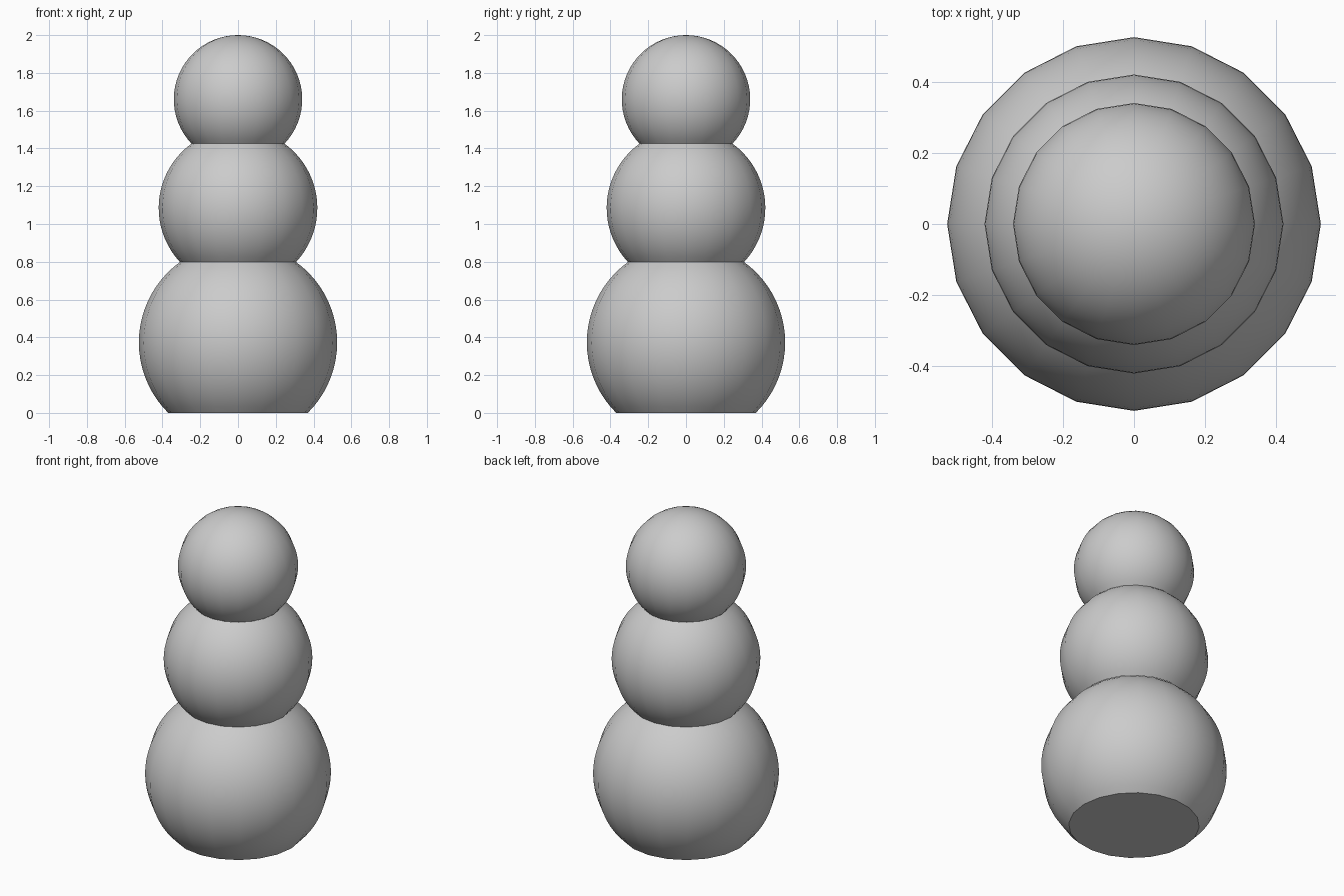
import bpy, bmesh, math

if "Cube" in bpy.data.objects:
    bpy.data.objects.remove(bpy.data.objects["Cube"])

SIDES = 20


def latitude(z, centre, radius):
    return math.asin(max(-1.0, min(1.0, (z - centre) / radius)))


def ball(name, radius, centre, z_low, z_high, rings, cap_bottom=False):
    """Sphere slice turned around z, 20 sides, from z_low to z_high."""
    bm = bmesh.new()
    a0 = latitude(z_low, centre, radius)
    a1 = latitude(z_high, centre, radius)
    profile = []
    for i in range(rings + 1):
        a = a0 + (a1 - a0) * i / rings
        r = max(radius * math.cos(a), 0.0)
        profile.append(bm.verts.new((r, 0, centre + radius * math.sin(a))))
    edges = [bm.edges.new(pair) for pair in zip(profile, profile[1:])]
    bmesh.ops.spin(bm, geom=profile + edges, cent=(0, 0, 0), axis=(0, 0, 1),
                   angle=math.tau, steps=SIDES)
    bmesh.ops.remove_doubles(bm, verts=bm.verts, dist=1e-4)
    if cap_bottom:
        rim = [e for e in bm.edges
               if all(abs(v.co.z - z_low) < 1e-4 for v in e.verts)]
        bmesh.ops.contextual_create(bm, geom=rim)
    bmesh.ops.recalc_face_normals(bm, faces=bm.faces)
    # Make sure the open shells face outward
    bm.normal_update()
    side = max(bm.faces, key=lambda f: f.calc_center_median().xy.length)
    if side.normal.dot(side.calc_center_median().xy.to_3d()) < 0:
        bmesh.ops.reverse_faces(bm, faces=bm.faces)
    mesh = bpy.data.meshes.new(name)
    bm.to_mesh(mesh)
    bm.free()
    obj = bpy.data.objects.new(name, mesh)
    bpy.context.collection.objects.link(obj)
    bpy.ops.object.select_all(action='DESELECT')
    obj.select_set(True)
    bpy.context.view_layer.objects.active = obj
    bpy.ops.object.shade_smooth_by_angle(angle=math.radians(30))
    return obj


# Flat-bottomed base, middle and head, meeting at shared seams
ball("bottom_ball", 0.525, 0.373, 0.0, 0.8, 20, cap_bottom=True)
ball("middle_ball", 0.42, 1.085, 0.8, 1.425, 20)
ball("top_ball", 0.34, 1.66, 1.425, 2.0, 24)
